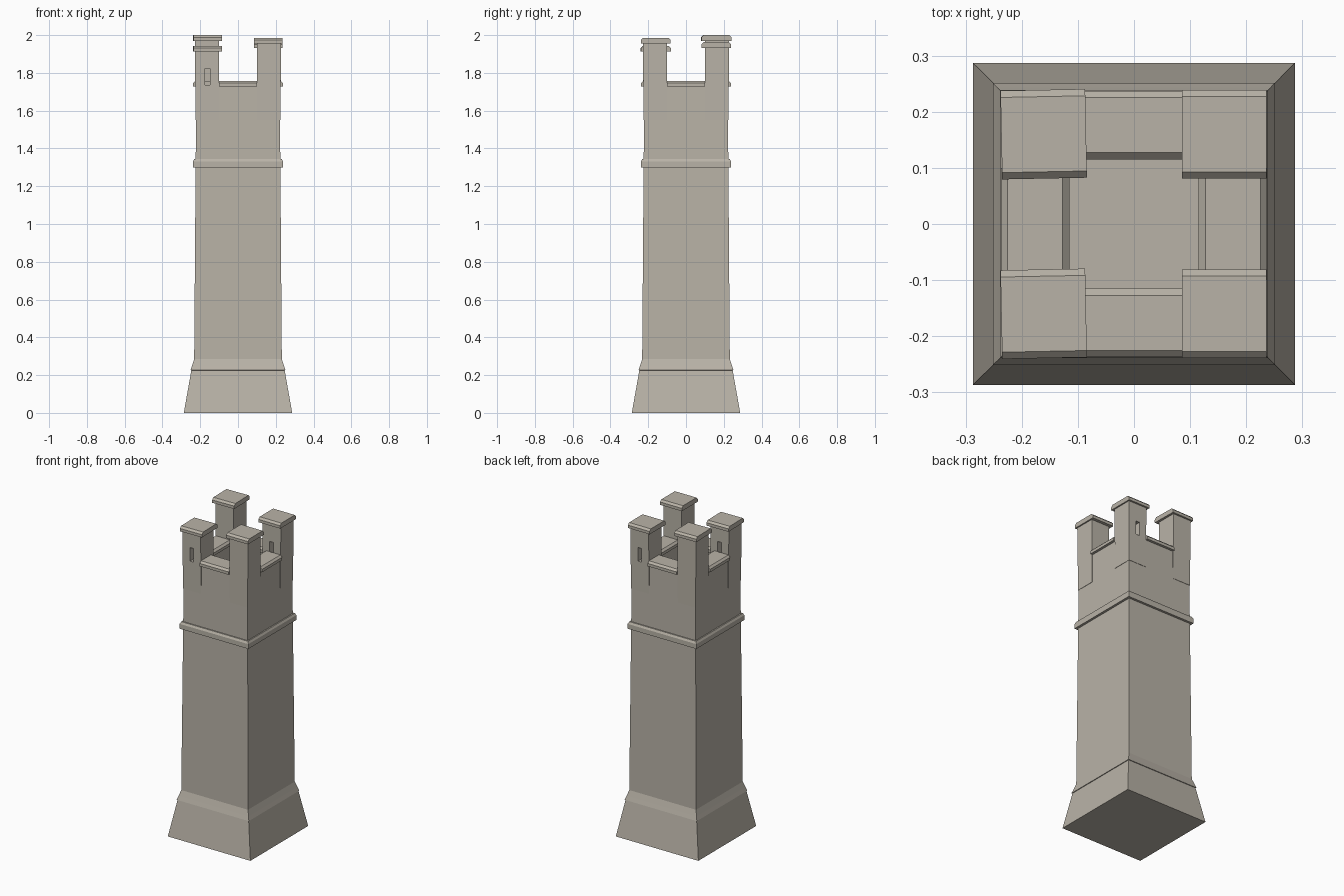
import bpy, bmesh
from math import pi
from mathutils import Matrix, Vector

if "Cube" in bpy.data.objects:
    bpy.data.objects.remove(bpy.data.objects["Cube"])

stone = bpy.data.materials.new("stone")
stone.diffuse_color = (0.485, 0.45, 0.388, 1)
stone.use_nodes = True
stone.node_tree.nodes["Principled BSDF"].inputs["Base Color"].default_value = stone.diffuse_color


def finish(name, bm):
    bmesh.ops.recalc_face_normals(bm, faces=bm.faces)
    me = bpy.data.meshes.new(name)
    bm.to_mesh(me)
    bm.free()
    me.materials.append(stone)
    ob = bpy.data.objects.new(name, me)
    bpy.context.collection.objects.link(ob)
    return ob


def square_loft(name, profile, closed=False):
    """Stack of square rings given as (half width, z)."""
    bm = bmesh.new()
    rings = [[bm.verts.new((sx * h, sy * h, z)) for sx, sy in
              ((-1, -1), (1, -1), (1, 1), (-1, 1))] for h, z in profile]
    pairs = list(zip(rings, rings[1:]))
    if closed:
        pairs.append((rings[-1], rings[0]))
    else:
        bm.faces.new(rings[0])
        bm.faces.new(rings[-1])
    for a, b in pairs:
        for i in range(4):
            j = (i + 1) % 4
            bm.faces.new((a[i], a[j], b[j], b[i]))
    return finish(name, bm)


def coping(name, center, length, depth, z0, z1, turn=0.0):
    """Bar along x with chamfered long edges, turned about z."""
    d, c = depth / 2, 0.012
    prof = [(-d, z0), (d, z0), (d, z1 - c), (d - c, z1), (c - d, z1), (-d, z1 - c)]
    bm = bmesh.new()
    ends = [[bm.verts.new((x, y, z)) for y, z in prof] for x in (-length / 2, length / 2)]
    bm.faces.new(ends[0])
    bm.faces.new(ends[1])
    for i in range(6):
        j = (i + 1) % 6
        bm.faces.new((ends[0][i], ends[0][j], ends[1][j], ends[1][i]))
    m = Matrix.Translation(Vector((*center, 0))) @ Matrix.Rotation(turn, 4, 'Z')
    bmesh.ops.transform(bm, matrix=m, verts=bm.verts)
    return finish(name, bm)


def box(center, size):
    bm = bmesh.new()
    m = Matrix.Translation(center) @ Matrix.Diagonal((*size, 1))
    bmesh.ops.create_cube(bm, size=1, matrix=m)
    return bm


# Battered foot with a small lip, tapering shaft and hollow parapet
square_loft("tower_body", [(0.287, 0), (0.247, 0.225), (0.251, 0.226), (0.243, 0.25),
                           (0.232, 0.285), (0.221, 1.735), (0.125, 1.735), (0.125, 1.6)])

# String course
square_loft("string_course", [(0.215, 1.30), (0.239, 1.30), (0.239, 1.330),
                              (0.232, 1.343), (0.215, 1.343)], closed=True)

# Low wall copings between the corner turrets
for k in range(4):
    a = k * pi / 2
    p = Matrix.Rotation(a, 2) @ Vector((0, -0.176))
    coping("wall_coping", p, 0.2, 0.122, 1.728, 1.758, a)

# Corner turrets: x side, y side, top height, slit, slight cap turn
for sx, sy, top, slit, turn in ((-1, -1, 1.943, True, 0.02), (1, -1, 1.986, False, 0),
                                (-1, 1, 2.0, False, 0.02), (1, 1, 1.963, True, 0)):
    zb, zt = 1.55, top - 0.027
    bm = box((0.164 * sx, 0.164 * sy, (zb + zt) / 2), (0.128, 0.128, zt - zb))
    # Outer faces lean in at the foot to meet the shaft
    for v in bm.verts:
        if v.co.z < 1.56:
            v.co.x = max(-0.2245, min(0.2245, v.co.x))
            v.co.y = max(-0.2245, min(0.2245, v.co.y))
    turret = finish("corner_turret", bm)
    if slit:
        cutter = finish("slit_cutter", box((0.1625 * sx, 0.164 * sy, 1.779),
                                           (0.026, 0.3, 0.086)))
        cutter.hide_render = True
        cutter.hide_viewport = True
        cut = turret.modifiers.new("slit", 'BOOLEAN')
        cut.operation = 'DIFFERENCE'
        cut.solver = 'EXACT'
        cut.object = cutter
    coping("turret_cap", (0.161 * sx, 0.160 * sy), 0.151, 0.158, top - 0.03, top, turn)
